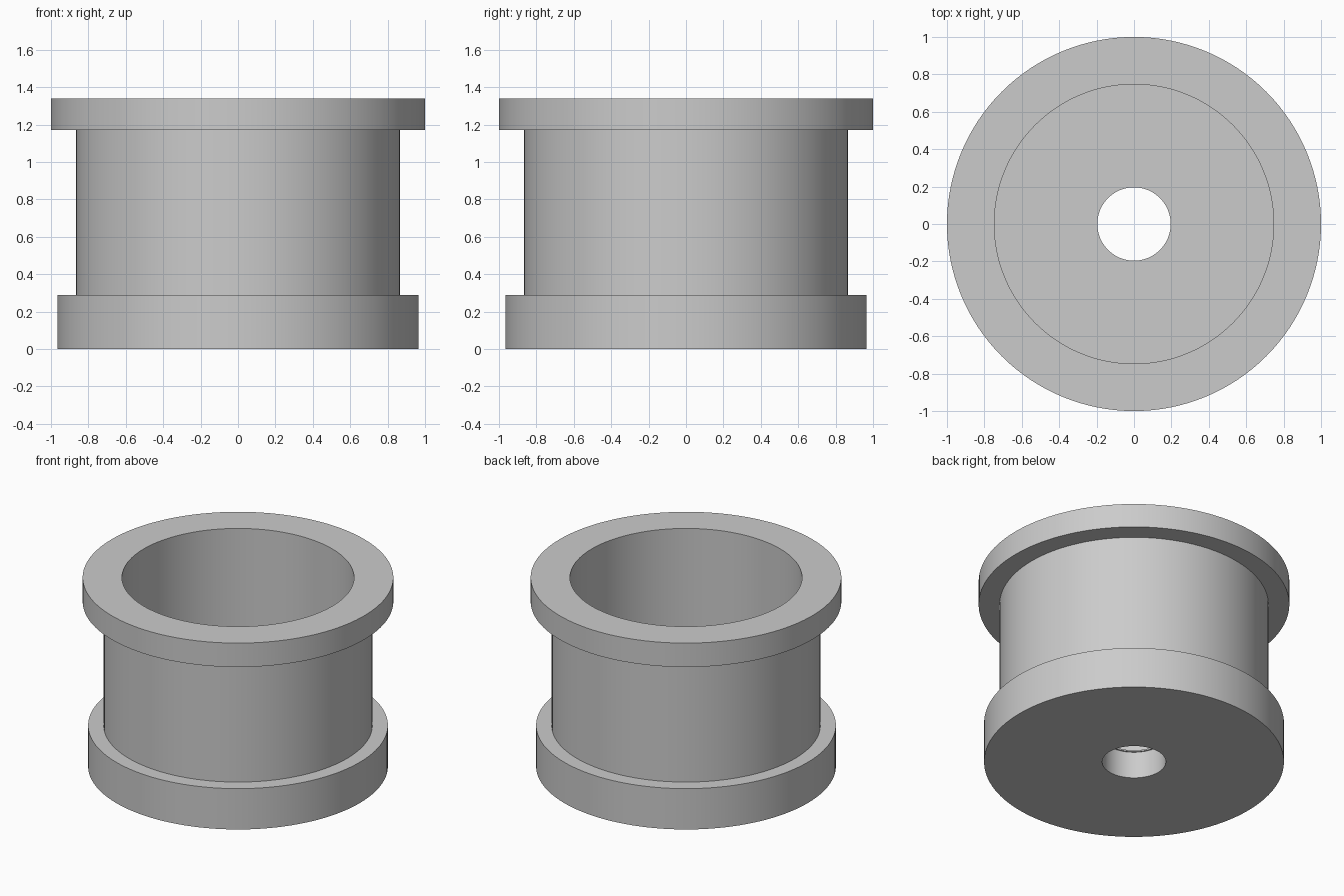
import bpy, bmesh, math

cube = bpy.data.objects.get("Cube")
if cube:
    bpy.data.objects.remove(cube, do_unlink=True)

SEGMENTS = 128

grey = bpy.data.materials.new("light_grey")
grey.use_nodes = True
colour = (0.6, 0.6, 0.6, 1)
grey.diffuse_color = colour
grey.node_tree.nodes["Principled BSDF"].inputs["Base Color"].default_value = colour


def lathe(name, profile):
    """Turn a closed (radius, height) profile around the z axis."""
    bm = bmesh.new()
    verts = [bm.verts.new((r, 0, z)) for r, z in profile]
    edges = [bm.edges.new((v, verts[i - 1])) for i, v in enumerate(verts)]
    bmesh.ops.spin(bm, geom=verts + edges, cent=(0, 0, 0), axis=(0, 0, 1),
                   angle=math.tau, steps=SEGMENTS)
    bmesh.ops.remove_doubles(bm, verts=bm.verts, dist=0.0005)
    bmesh.ops.recalc_face_normals(bm, faces=bm.faces)
    mesh = bpy.data.meshes.new(name)
    bm.to_mesh(mesh)
    bm.free()
    mesh.materials.append(grey)
    obj = bpy.data.objects.new(name, mesh)
    bpy.context.collection.objects.link(obj)
    bpy.ops.object.select_all(action='DESELECT')
    obj.select_set(True)
    bpy.context.view_layer.objects.active = obj
    bpy.ops.object.shade_smooth_by_angle(angle=math.radians(30))
    return obj


# Flanged cup: wide base, straight barrel, top flange, deep bore, stepped floor hole
base_r, barrel_r, flange_r, bore_r = 0.965, 0.865, 1.0, 0.747
hole_r, lip_r = 0.205, 0.196
base_z, flange_z, top_z = 0.29, 1.17, 1.34
ledge_z, floor_z = 0.19, 0.2

lathe("flanged_cup", [
    (hole_r, 0), (base_r, 0), (base_r, base_z),
    (barrel_r, base_z), (barrel_r, flange_z),
    (flange_r, flange_z), (flange_r, top_z),
    (bore_r, top_z), (bore_r, floor_z),
    (lip_r, floor_z), (lip_r, ledge_z), (hole_r, ledge_z),
])
